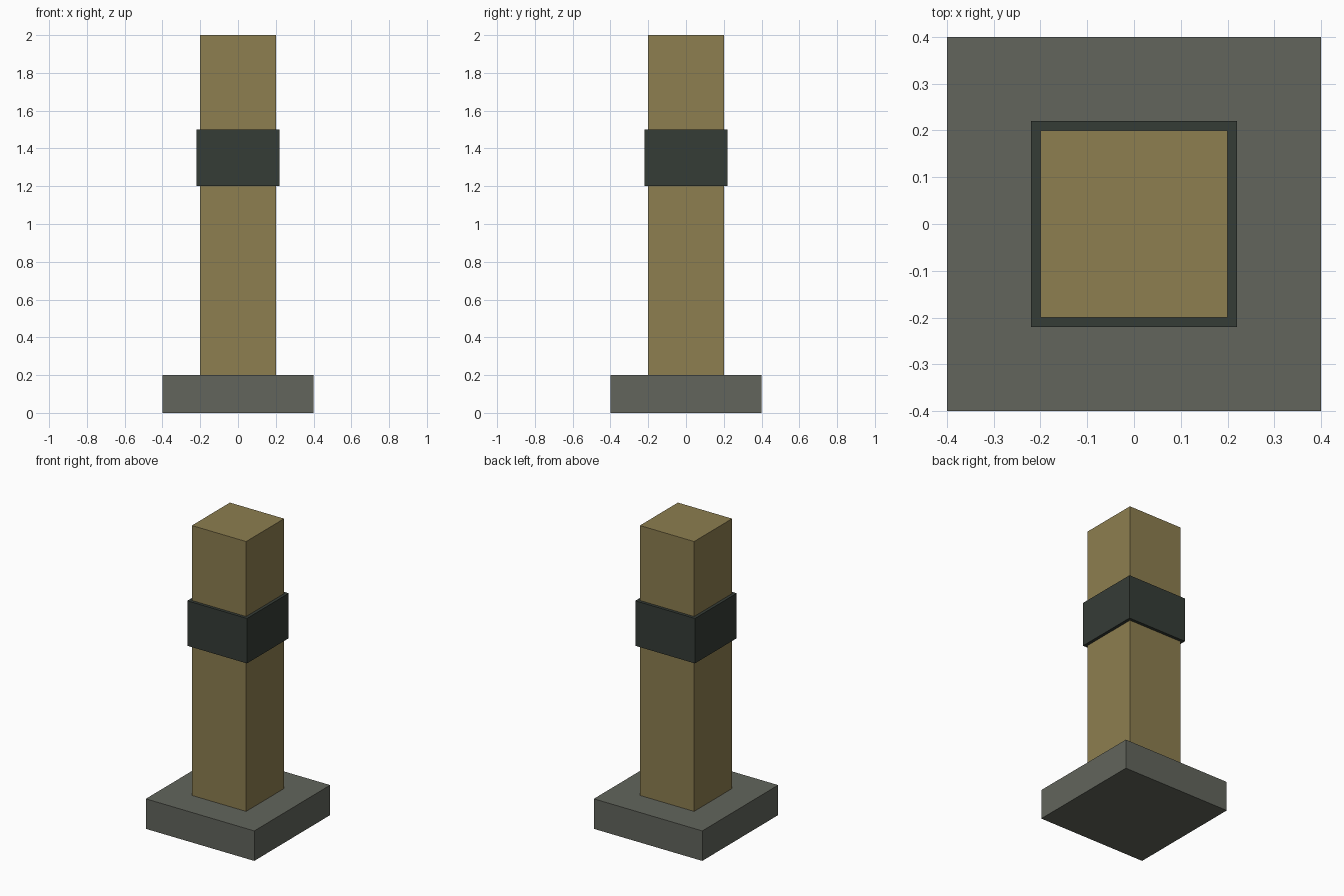
import bpy

if "Cube" in bpy.data.objects:
    bpy.data.objects.remove(bpy.data.objects["Cube"])


def make_material(name, rgb):
    mat = bpy.data.materials.new(name)
    mat.diffuse_color = (*rgb, 1.0)
    mat.use_nodes = True
    mat.node_tree.nodes["Principled BSDF"].inputs["Base Color"].default_value = mat.diffuse_color
    return mat


def block(name, width, bottom, top, mat):
    """Square block centred on the z axis, spanning bottom to top."""
    bpy.ops.mesh.primitive_cube_add(size=1, location=(0, 0, (bottom + top) / 2))
    obj = bpy.context.object
    obj.name = name
    obj.scale = (width, width, top - bottom)
    bpy.ops.object.transform_apply(location=False, rotation=False, scale=True)
    obj.data.materials.append(mat)
    return obj


stone = make_material("grey stone", (0.122, 0.130, 0.107))
wood = make_material("tan wood", (0.266, 0.209, 0.080))
iron = make_material("dark iron", (0.036, 0.045, 0.037))

# Footing slab, square post and the band wrapped around it
block("base", 0.80, 0.0, 0.2, stone)
block("post", 0.40, 0.2, 2.0, wood)
block("band", 0.44, 1.2, 1.5, iron)
